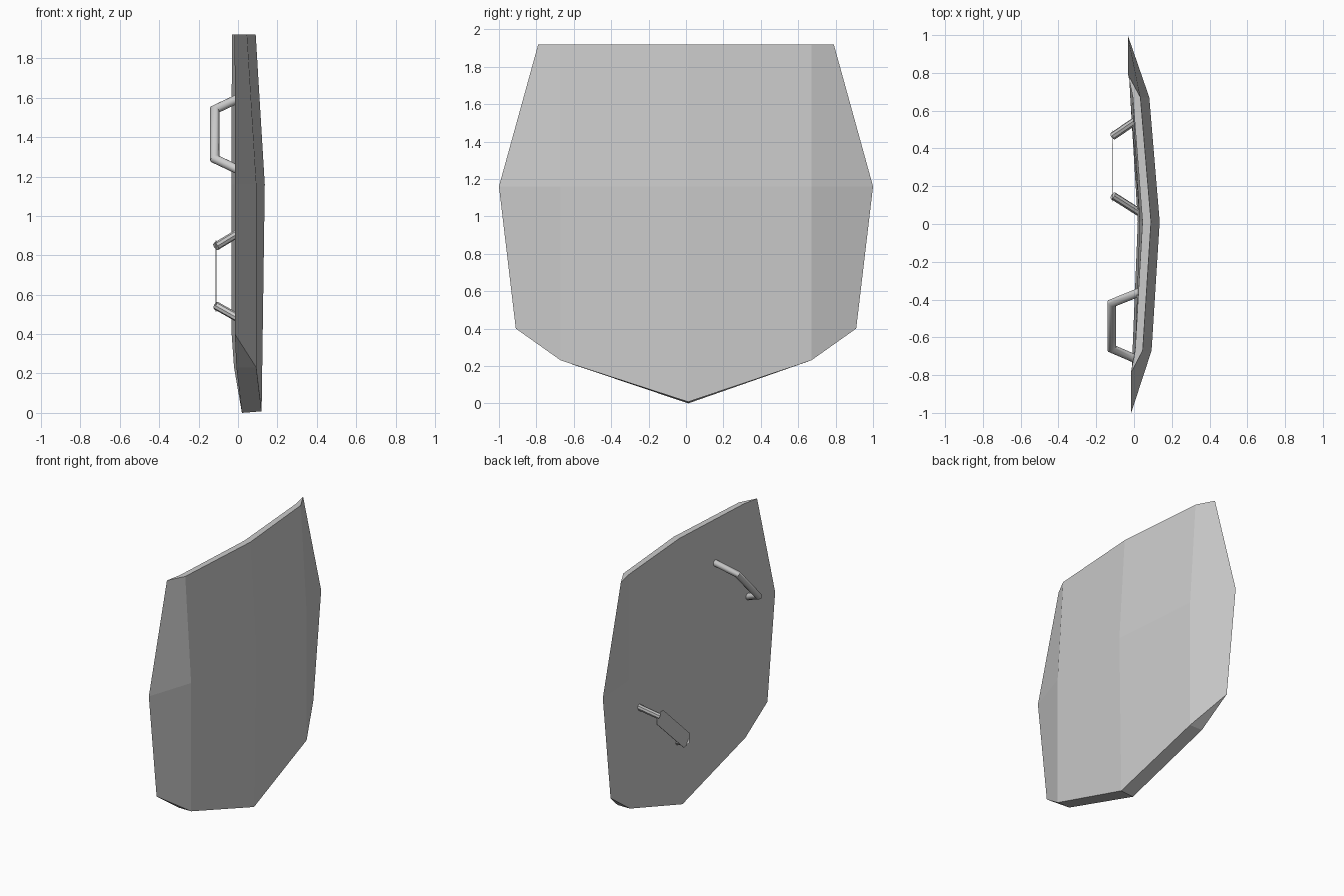
import bpy, bmesh, math
from mathutils import Vector, Matrix

if "Cube" in bpy.data.objects:
    bpy.data.objects.remove(bpy.data.objects["Cube"])

TILT = 0.009  # slight turn of the plate about z


def finish(bm, name, smooth=False):
    bmesh.ops.recalc_face_normals(bm, faces=bm.faces)
    me = bpy.data.meshes.new(name)
    bm.to_mesh(me)
    bm.free()
    ob = bpy.data.objects.new(name, me)
    bpy.context.collection.objects.link(ob)
    if smooth:
        bpy.ops.object.select_all(action='DESELECT')
        bpy.context.view_layer.objects.active = ob
        ob.select_set(True)
        bpy.ops.object.shade_smooth_by_angle(angle=math.radians(40))
    return ob


def tube(bm, points, r, sides=12):
    """Mitred tube through the points, capped at both ends."""
    pts = [Vector(p) for p in points]
    dirs = [(b - a).normalized() for a, b in zip(pts, pts[1:])]
    side = (pts[-1] - pts[0]).cross(Vector((1, 0, 0))).normalized()
    rings = []
    for i, p in enumerate(pts):
        a, b = dirs[max(i - 1, 0)], dirs[min(i, len(dirs) - 1)]
        t = (a + b).normalized()
        n = t.cross(side).normalized()
        stretch = 1 / max(t.dot(a), 0.5)
        rings.append([bm.verts.new(p + r * (math.cos(k * math.tau / sides) * side
                      + math.sin(k * math.tau / sides) * stretch * n))
                      for k in range(sides)])
    for r0, r1 in zip(rings, rings[1:]):
        for k in range(sides):
            j = (k + 1) % sides
            bm.faces.new((r0[k], r0[j], r1[j], r1[k]))
    bm.faces.new(rings[0])
    bm.faces.new(rings[-1])


# Shield plate: rows of (edge y,z), ridge z, centre z, front and back depths
bm = bmesh.new()
EDGE_X, RIDGE_Y, MID_Y = -0.024, 0.67, 0.012
rows = [  # edge_y, edge_z, ridge_z, mid_z, ridge front/back x, mid front/back x
    (0.79, 1.92, 1.92, 1.92, 0.040, 0.000, 0.090, 0.045),
    (1.00, 1.16, 1.16, 1.16, 0.087, -0.003, 0.136, 0.030),
    (0.91, 0.40, 0.23, 0.008, 0.087, -0.014, 0.120, 0.020),
]


def vert(x, y, z):
    return bm.verts.new((x - TILT * y, y, z))


front, back = [], []
for ey, ez, rz, mz, rf, rb, mf, mb in rows:
    e0, e1 = vert(EDGE_X, -ey, ez), vert(EDGE_X, ey, ez)
    front.append([e0, vert(rf, -RIDGE_Y, rz), vert(mf, MID_Y, mz),
                  vert(rf, RIDGE_Y, rz), e1])
    back.append([e0, vert(rb, -RIDGE_Y, rz), vert(mb, MID_Y, mz - (0.008 if mz < 0.1 else 0)),
                 vert(rb, RIDGE_Y, rz), e1])
for grid in (front, back):
    for r0, r1 in zip(grid, grid[1:]):
        for k in range(4):
            bm.faces.new((r0[k], r0[k + 1], r1[k + 1], r1[k]))
for f, b in ((front[0], back[0]), (front[-1], back[-1])):
    for k in range(4):
        loop = [f[k], f[k + 1], b[k + 1], b[k]]
        bm.faces.new(list(dict.fromkeys(loop)))
finish(bm, "shield_plate")

# Hand grip: bent tube on the back
bm = bmesh.new()
tube(bm, [(0.03, -0.36, 1.61), (-0.118, -0.42, 1.54),
          (-0.118, -0.66, 1.29), (0.01, -0.715, 1.23)], 0.023)
finish(bm, "hand_grip", smooth=True)

# Arm strap posts
bm = bmesh.new()
tube(bm, [(0.02, 0.555, 0.925), (-0.112, 0.465, 0.845)], 0.021, 8)
tube(bm, [(0.03, 0.06, 0.465), (-0.112, 0.15, 0.545)], 0.021, 8)
finish(bm, "arm_strap_posts", smooth=True)

# Arm strap: thin pad with rounded ends, laid diagonally
bm = bmesh.new()
L, W, T = 0.235, 0.052, 0.005
outline = [(L - 0.025, W), (L - 0.006, W * 0.6), (L, 0), (L - 0.006, -W * 0.6), (L - 0.025, -W)]
outline += [(-u, -v) for u, v in outline]
base = bm.faces.new([bm.verts.new((0, u, v)) for u, v in outline])
ext = bmesh.ops.extrude_face_region(bm, geom=[base])
bmesh.ops.translate(bm, vec=(-T, 0, 0),
                    verts=[v for v in ext["geom"] if isinstance(v, bmesh.types.BMVert)])
bm.transform(Matrix.Translation((-0.11, 0.307, 0.695)) @ Matrix.Rotation(math.radians(43), 4, 'X'))
finish(bm, "arm_strap")
